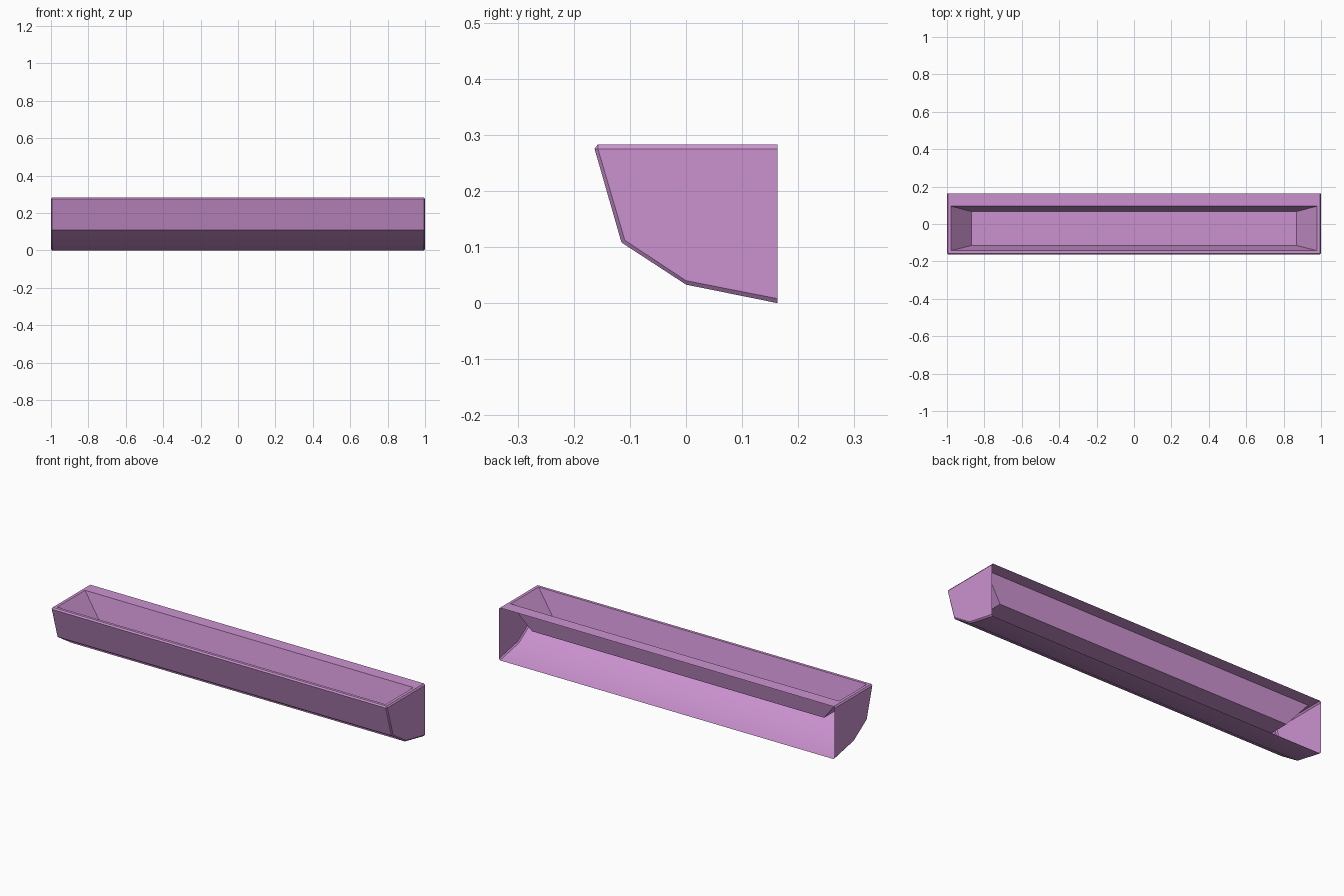
import bpy, bmesh
from mathutils import Vector

if "Cube" in bpy.data.objects:
    bpy.data.objects.remove(bpy.data.objects["Cube"])

mat = bpy.data.materials.new("orchid_pink")
mat.diffuse_color = (0.60, 0.29, 0.63, 1)
mat.use_nodes = True
mat.node_tree.nodes["Principled BSDF"].inputs["Base Color"].default_value = mat.diffuse_color


def finish(bm, name, direction):
    """Merge, orient so the face furthest along direction looks that way, add to scene."""
    bmesh.ops.remove_doubles(bm, verts=bm.verts, dist=1e-5)
    bmesh.ops.recalc_face_normals(bm, faces=bm.faces)
    bm.normal_update()
    d = Vector(direction)
    if sum(f.normal.dot(d) * f.calc_area() for f in bm.faces) < 0:
        bmesh.ops.reverse_faces(bm, faces=bm.faces)
    me = bpy.data.meshes.new(name)
    bm.to_mesh(me)
    bm.free()
    me.materials.append(mat)
    ob = bpy.data.objects.new(name, me)
    bpy.context.collection.objects.link(ob)
    bpy.ops.object.select_all(action='DESELECT')
    ob.select_set(True)
    bpy.context.view_layer.objects.active = ob
    bpy.ops.object.shade_smooth_by_angle(angle=0.52)
    return ob


def face(bm, pts):
    bm.faces.new([bm.verts.new(p) for p in pts])


def strips(bm, a, b, closed=False):
    """Quads between two matching point rows."""
    n = len(a)
    for i in range(n if closed else n - 1):
        j = (i + 1) % n
        face(bm, [a[i], a[j], b[j], b[i]])


XB, TOP, BACK = 0.994, 0.283, 0.163     # body half length, rim height, open back
outer = [(BACK, 0.0), (0, 0.033), (-0.115, 0.108), (-0.163, 0.275)]
cap = [(BACK, 0.008), (0, 0.040), (-0.109, 0.112), (-0.157, 0.275)]

# open-backed shell: faceted underside and front, flat ends, fine chamfers
bm = bmesh.new()
strips(bm, [(-XB, *p) for p in outer], [(XB, *p) for p in outer])
face(bm, [(-XB, -0.163, 0.275), (XB, -0.163, 0.275), (XB, -0.157, TOP), (-XB, -0.157, TOP)])
for s in (-1, 1):
    strips(bm, [(s * XB, *p) for p in outer], [(s, *p) for p in cap])
    face(bm, [(s, *p) for p in cap] + [(s, BACK, 0.275)])
    face(bm, [(s, -0.157, 0.275), (s, BACK, 0.275), (s * XB, BACK, TOP), (s * XB, -0.157, TOP)])
    face(bm, [(s * XB, -0.163, 0.275), (s, -0.157, 0.275), (s * XB, -0.157, TOP)])
finish(bm, "outer_shell", (0, -1, -1))


def ring(x, y0, y1, z):
    return [(-x, y0, z), (x, y0, z), (x, y1, z), (-x, y1, z)]


# top rim with a sunken tray whose walls taper to a flat floor
bm = bmesh.new()
rings = [ring(XB, -0.157, BACK, TOP), ring(0.978, -0.142, 0.095, TOP),
         ring(0.87, -0.115, 0.067, 0.153)]
for a, b in zip(rings, rings[1:]):
    strips(bm, a, b, True)
face(bm, rings[-1])
finish(bm, "rim_and_tray", (0, 0, 1))
